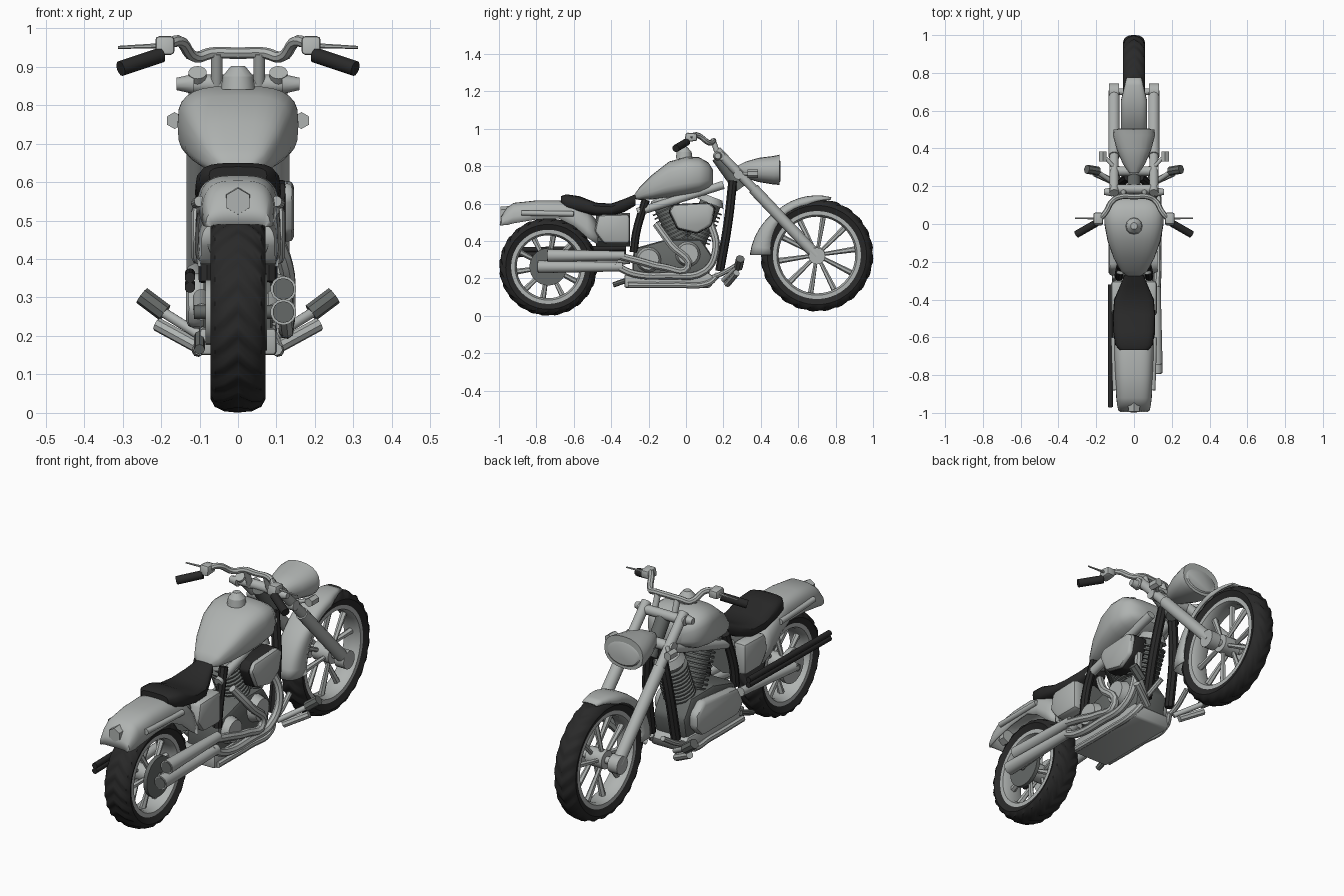
import bpy, bmesh
from math import sin, cos, pi, copysign, radians
from mathutils import Vector

cube = bpy.data.objects.get("Cube")
if cube:
    bpy.data.objects.remove(cube)


def material(name, r, g, b):
    m = bpy.data.materials.new(name)
    m.use_nodes = True
    m.diffuse_color = (r, g, b, 1)
    m.node_tree.nodes["Principled BSDF"].inputs["Base Color"].default_value = (r, g, b, 1)
    return m


metal = material("light_grey_metal", .43, .45, .44)
iron = material("dark_grey_iron", .13, .14, .135)
rubber = material("black_rubber", .022, .022, .022)
built = []


def finish(name, bm, mat, thickness=0):
    bmesh.ops.recalc_face_normals(bm, faces=bm.faces)
    mesh = bpy.data.meshes.new(name)
    bm.to_mesh(mesh)
    bm.free()
    mesh.materials.append(mat)
    ob = bpy.data.objects.new(name, mesh)
    bpy.context.collection.objects.link(ob)
    if thickness:
        mod = ob.modifiers.new("Thickness", "SOLIDIFY")
        mod.thickness = thickness
        mod.offset = 0
    built.append(ob)
    return ob


def skin(name, rings, mat, closed=True, loop=False, thickness=0):
    """Bridge a series of point rings with quads."""
    bm = bmesh.new()
    rows = [[bm.verts.new(p) for p in ring] for ring in rings]
    pairs = list(zip(rows, rows[1:])) + ([(rows[-1], rows[0])] if loop else [])
    for a, b in pairs:
        n = len(a)
        for i in range(n if closed else n - 1):
            j = (i + 1) % n
            bm.faces.new((a[i], a[j], b[j], b[i]))
    if closed and not loop:
        bm.faces.new(rows[0])
        bm.faces.new(rows[-1])
    return finish(name, bm, mat, thickness)


def loft(name, sections, mat, power=2.6, n=20, half=False):
    """Rounded sections along y, each (y, half width, bottom, top); half gives an open arch."""
    rings = []
    for y, w, lo, hi in sections:
        base, height = (lo, hi - lo) if half else ((lo + hi) / 2, (hi - lo) / 2)
        ring = []
        for k in range(n + 1 if half else n):
            a = (pi if half else 2 * pi) * k / n
            c, s = cos(a), sin(a)
            ring.append((w * copysign(abs(c) ** (2 / power), c), y,
                         base + height * copysign(abs(s) ** (2 / power), s)))
        rings.append(ring)
    return skin(name, rings, mat, closed=not half, thickness=.008 if half else 0)


def lathe(name, center, profile, mat, n=48, skew=0, bump=0):
    """Closed (x, radius) profile turned about an x axis; skew and bump cut a chevron tread."""
    rings = []
    top = max(r for x, r in profile)
    for k in range(n):
        ring = []
        for x, r in profile:
            a = 2 * pi * k / n + skew * abs(x)
            if r > top * .93 and k % 4 < 2:
                r -= bump
            ring.append((x, center[0] + r * cos(a), center[1] + r * sin(a)))
        rings.append(ring)
    return skin(name, rings, mat, loop=True)


def rod(name, a, b, r, mat, r2=None, n=14):
    a, b = Vector(a), Vector(b)
    bm = bmesh.new()
    bmesh.ops.create_cone(bm, cap_ends=True, segments=n, radius1=r,
                          radius2=r if r2 is None else r2, depth=(b - a).length)
    turn = (b - a).to_track_quat('Z', 'Y').to_matrix().to_4x4()
    turn.translation = (a + b) / 2
    bm.transform(turn)
    return finish(name, bm, mat)


def tube(name, points, r, mat):
    cu = bpy.data.curves.new(name, 'CURVE')
    cu.dimensions = '3D'
    cu.bevel_depth, cu.bevel_resolution, cu.resolution_u = r, 2, 5
    cu.use_fill_caps = True
    sp = cu.splines.new('BEZIER')
    sp.bezier_points.add(len(points) - 1)
    for bp, p in zip(sp.bezier_points, points):
        bp.co = p
        bp.handle_left_type = bp.handle_right_type = 'AUTO'
    ob = bpy.data.objects.new(name, cu)
    bpy.context.collection.objects.link(ob)
    cu.materials.append(mat)
    built.append(ob)
    return ob


def prism(name, outline, x0, x1, mat, bevel=.01):
    """Side outline of (y, z) points extruded between two x values."""
    bm = bmesh.new()
    face = bm.faces.new([bm.verts.new((x0, y, z)) for y, z in outline])
    out = bmesh.ops.extrude_face_region(bm, geom=[face])
    moved = [v for v in out["geom"] if isinstance(v, bmesh.types.BMVert)]
    bmesh.ops.translate(bm, verts=moved, vec=(x1 - x0, 0, 0))
    bmesh.ops.recalc_face_normals(bm, faces=bm.faces)
    bmesh.ops.bevel(bm, geom=bm.edges[:], offset=bevel, segments=2, affect='EDGES', profile=.5)
    return finish(name, bm, mat)


# Wheels
def wheel(name, y, z, radius, rim, half):
    lathe(name + "_tyre", (y, z), [
        (-half * .8, rim), (-half, rim + (radius - rim) * .45), (-half * .85, radius * .945),
        (-half * .5, radius * .985), (0, radius), (half * .5, radius * .985),
        (half * .85, radius * .945), (half, rim + (radius - rim) * .45), (half * .8, rim)],
        rubber, n=96, skew=4, bump=.006)
    w = half * .8
    lathe(name + "_rim", (y, z), [(-w, rim + .008), (-w, rim - .02), (-w * .6, rim - .03),
                                  (w * .6, rim - .03), (w, rim - .02), (w, rim + .008)], metal)
    rod(name + "_hub", (-w, y, z), (w, y, z), .045, metal, n=20)
    c = Vector((0, y, z))
    for k in range(10):
        a = 2 * pi * k / 10 + .15
        shift = Vector((w * (.5 if k % 2 else -.5), 0, 0))
        d = Vector((0, cos(a), sin(a)))
        rod(name + "_spoke", c + d * .03 + shift, c + d * (rim - .02), .01, metal, .016, n=6)


FY, FZ, RY, RZ = .7, .325, -.737, .262
wheel("front_wheel", FY, FZ, .302, .235, .058)
wheel("rear_wheel", RY, RZ, .262, .198, .071)
rod("rear_sprocket", (-.085, RY, RZ), (-.06, RY, RZ), .085, metal, n=28)
rod("rear_brake_disc", (.055, RY, RZ), (.075, RY, RZ), .1, iron, n=28)
rod("front_axle", (-.115, FY, FZ), (.115, FY, FZ), .018, metal)
rod("rear_axle", (-.115, RY, RZ), (.115, RY, RZ), .018, iron)

# Front fender follows the wheel, narrow at its nose and flared at its tail
arches = []
for deg in range(76, 181, 8):
    a = radians(deg)
    tail = max(0, (deg - 130) / 50)
    nose = max(0, (100 - deg) / 24)
    arch = []
    for k in range(13):
        t = pi * k / 12
        r = .275 + .03 * nose - .03 * tail + (.04 - .03 * nose + .07 * tail) * sin(t) ** .6
        w = .066 * (1 - .45 * nose)
        arch.append((w * copysign(abs(cos(t)) ** .6, cos(t)), FY + r * cos(a), FZ + r * sin(a)))
    arches.append(arch)
skin("front_fender", arches, metal, closed=False, thickness=.008)

# Rear fender with sloped tail, strut and tail lamp
loft("rear_fender", [(-.992, .07, .483, .49), (-.984, .08, .484, .53), (-.955, .086, .486, .575),
                     (-.92, .09, .495, .6), (-.8, .097, .515, .613), (-.68, .102, .52, .613),
                     (-.6, .106, .48, .6), (-.53, .108, .42, .56), (-.47, .1, .38, .5)],
     metal, power=3.4, half=True)
rod("tail_lamp", (0, -.94, .55), (0, -.992, .55), .037, metal, .034, n=6)

# Seat
loft("seat", [(-.668, .075, .595, .64), (-.64, .1, .565, .65), (-.57, .11, .548, .64),
              (-.48, .112, .535, .605), (-.4, .105, .535, .6), (-.33, .075, .555, .625),
              (-.27, .05, .59, .65)], rubber, power=3.2)

# Fuel tank and cap
loft("fuel_tank", [(-.275, .035, .625, .65), (-.25, .07, .62, .685), (-.18, .108, .622, .755),
                   (-.09, .14, .632, .825), (0, .157, .645, .85), (.07, .157, .658, .848),
                   (.12, .13, .68, .82), (.145, .08, .7, .78)], metal, power=3.1, n=28)
rod("tank_cap_base", (0, -.01, .84), (0, -.01, .875), .045, metal, .04, n=12)
rod("tank_cap_top", (0, -.01, .875), (0, -.01, .902), .04, metal, .018, n=12)

# Headlamp
loft("headlamp_shell", [(.27, .025, .755, .8), (.32, .06, .735, .825), (.39, .09, .715, .845),
                        (.47, .112, .702, .855), (.5, .108, .7, .862)], metal, power=2.3)
loft("headlamp_lens", [(.495, .098, .708, .84), (.505, .085, .72, .825)], metal, power=2)

# Fork, clamps, bars and forward controls, both sides
for s, side in ((1, "left_"), (-1, "right_")):
    x = .105 * s
    rod(side + "fork_tube", (x, .165, .885), (x, .48, .555), .024, metal)
    rod(side + "fork_slider", (x, .36, .68), (x, .7, .32), .03, metal)
    rod(side + "fork_foot", (x - .025 * s, .7, .32), (x + .028 * s, .7, .32), .045, metal, n=16)
    rod(side + "turn_signal_stem", (x, .3, .76), (.15 * s, .35, .76), .01, metal)
    rod(side + "turn_signal", (.165 * s, .33, .76), (.165 * s, .385, .76), .022, metal, n=6)
    rod(side + "riser", (.055 * s, .18, .84), (.055 * s, .145, .935), .015, metal)
    rod(side + "clamp_end", (.115 * s, .17, .855), (.16 * s, .17, .855), .026, metal, .016, n=10)
    tube(side + "handlebar", [(0, .145, .935), (.07 * s, .145, .935), (.11 * s, .125, .925),
                              (.155 * s, .055, .967), (.2 * s, .01, .945)], .015, metal)
    rod(side + "grip", (.2 * s, .005, .93), (.305 * s, -.055, .895), .02, rubber)
    rod(side + "lever", (.19 * s, .03, .955), (.312 * s, .03, .95), .007, metal, .004, n=6)
    prism(side + "switch_box", [(-.01, .93), (.06, .935), (.06, .975), (0, .98)],
          .165 * s, .215 * s, metal)
    rod(side + "peg_arm", (.08 * s, .2, .19), (.2 * s, .28, .265), .013, metal)
    rod(side + "foot_peg", (.19 * s, .28, .26), (.25 * s, .29, .305), .024, iron, n=8)
    rod(side + "pedal", (.1 * s, .22, .17), (.21 * s, .27, .23), .018, metal, n=8)
    tube(side + "control_bracket", [(.08 * s, .1, .19), (.09 * s, .2, .23), (.08 * s, .3, .29)], .013, metal)

    # Frame, swing arm and side panels
    tube(side + "down_tube", [(.03 * s, .25, .72), (.06 * s, .225, .5), (.07 * s, .18, .24)], .024, rubber)
    tube(side + "frame_cradle", [(.08 * s, .17, .22), (.1 * s, .12, .175),
                                 (.1 * s, -.05, .165), (.1 * s, -.31, .165)], .016, metal)
    tube(side + "rear_frame", [(.08 * s, -.28, .34), (.08 * s, -.265, .45), (.07 * s, -.215, .62)],
         .022, rubber)
    rod(side + "frame_rail", (.07 * s, -.26, .555), (.06 * s, .2, .7), .022, metal)
    rod(side + "swing_arm", (.095 * s, -.3, .3), (.095 * s, RY, RZ), .022, metal)
    rod(side + "fender_strut", (.1 * s, -.88, .55), (.108 * s, -.6, .545), .014, metal)
    prism(side + "side_panel", [(-.49, .45), (-.47, .54), (-.3, .545), (-.3, .385), (-.44, .385)],
          .05 * s, .122 * s, metal, .02)
rod("upper_clamp", (-.13, .185, .855), (.13, .185, .855), .024, metal)
rod("lower_clamp", (-.13, .28, .755), (.13, .28, .755), .026, metal)
rod("steering_head", (0, .17, .85), (0, .29, .68), .035, iron)
rod("side_stand", (-.1, -.29, .2), (-.1, -.39, .165), .014, iron, n=8)

# Engine
prism("belly_pan", [(-.33, .15), (.13, .15), (.16, .2), (.12, .23), (-.33, .22)], -.1, .1, metal)
prism("crankcase", [(-.29, .2), (.12, .2), (.14, .32), (.08, .41), (-.1, .41), (-.28, .36)],
      -.09, .09, iron, .02)
for tip, label in ((.13, "front_"), (-.12, "rear_")):
    a, b = Vector((0, .01 + tip * .25, .38)), Vector((0, tip, .6))
    rod(label + "cylinder", a, b, .058, iron, n=18)
    for k in range(9):
        p = a.lerp(b, .12 + .09 * k)
        rod(label + "fin", p, p + (b - a) * .035, .078, iron, n=18)
    rod(label + "rocker_cover", b, b + (b - a) * .16, .075, metal, .055, n=14)
prism("cleaner_rim", [(-.095, .56), (-.068, .597), (.12, .606), (.16, .58), (.137, .482), (.06, .438), (-.048, .462)],
      .05, .125, rubber)
prism("air_cleaner", [(-.09, .56), (-.065, .595), (.118, .604), (.155, .578), (.134, .485), (.06, .442), (-.045, .466)],
      .11, .145, metal, .015)
rod("cam_cover", (.08, .01, .33), (.13, .01, .33), .07, metal, .055, n=16)
rod("gearbox_cover", (.08, -.2, .3), (.125, -.2, .3), .07, metal, .055, n=16)
prism("primary_cover", [(-.28, .27), (-.24, .22), (.05, .22), (.1, .27), (.1, .34), (.04, .39), (-.23, .36)],
      -.135, -.08, metal, .02)
rod("battery_box", (0, -.3, .46), (0, -.48, .46), .09, iron, n=8)

# Exhaust
tube("lower_header", [(.08, .13, .5), (.12, .16, .36), (.125, .1, .24), (.125, -.1, .215),
                      (.125, -.28, .225), (.12, -.38, .27)], .02, metal)
tube("upper_header", [(.08, -.16, .49), (.125, -.08, .38), (.13, .01, .26), (.125, -.12, .26),
                      (.125, -.26, .295), (.12, -.36, .32)], .02, metal)
for label, start, end, z in (("lower", -.34, -.79, .262), ("upper", -.33, -.74, .322)):
    rod(label + "_muffler", (.118, start, z), (.118, end, z), .024, metal, .034)
    rod(label + "_muffler_outlet", (.118, end + .01, z), (.118, end - .004, z), .028, iron)

# Long black pipes on the right side
for drop in (0, .026):
    rod("black_pipe", (-.125, -.32, .362 - drop), (-.125, -.97, .352 - drop), .014, rubber, n=10)

# Turn curves into meshes and smooth everything but sharp edges
bpy.ops.object.select_all(action='DESELECT')
for ob in built:
    ob.select_set(True)
for ob in built:
    if ob.type == 'CURVE':
        bpy.context.view_layer.objects.active = ob
        with bpy.context.temp_override(selected_objects=[ob], selected_editable_objects=[ob], object=ob, active_object=ob):
            bpy.ops.object.convert(target='MESH')
bpy.context.view_layer.objects.active = built[0]
bpy.ops.object.shade_smooth_by_angle(angle=radians(38))
